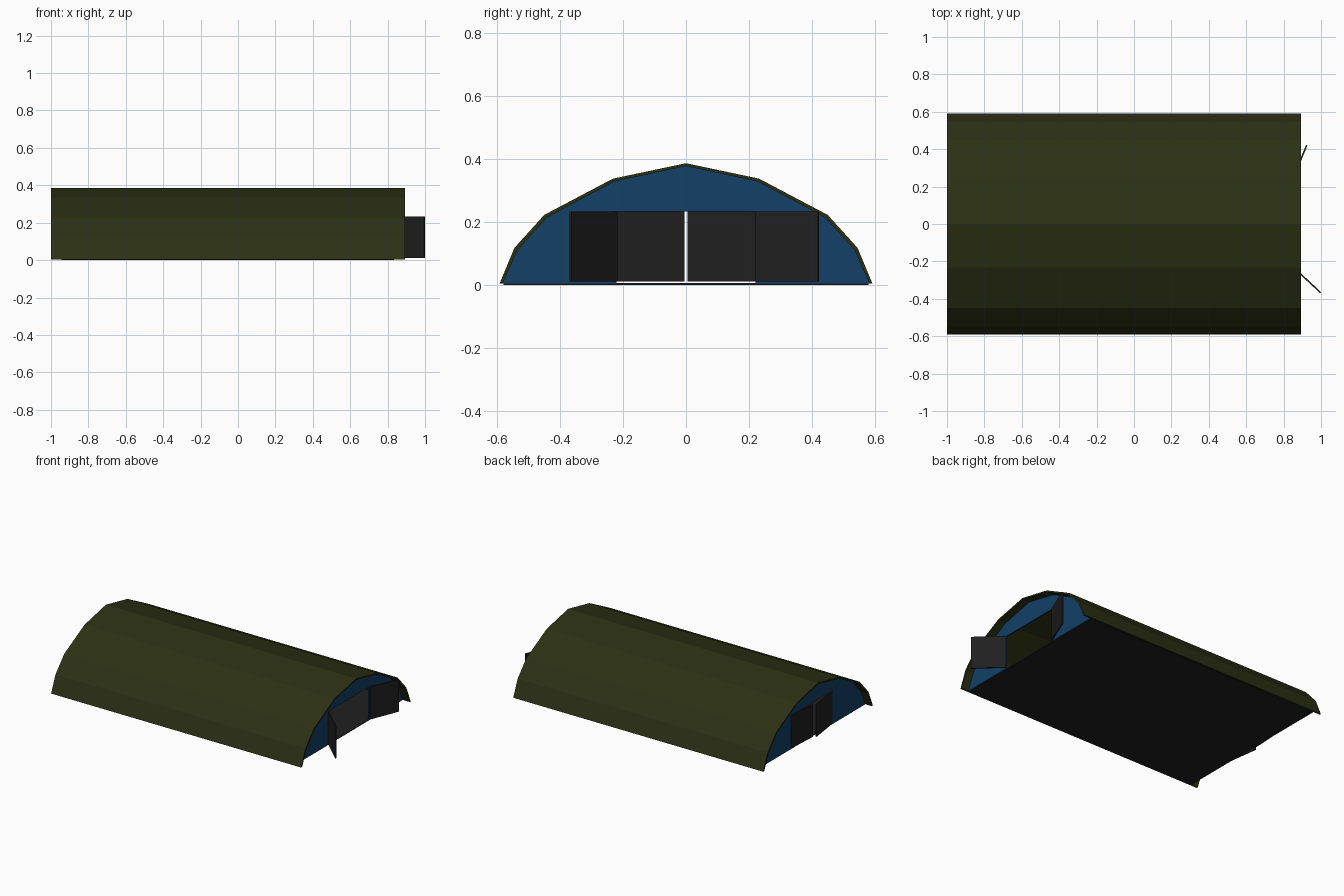
import bpy, bmesh, math
from mathutils import Matrix

if "Cube" in bpy.data.objects:
    bpy.data.objects.remove(bpy.data.objects["Cube"])


def material(name, rgb):
    m = bpy.data.materials.new(name)
    m.diffuse_color = (*rgb, 1)
    m.use_nodes = True
    m.node_tree.nodes["Principled BSDF"].inputs["Base Color"].default_value = m.diffuse_color
    return m


GREEN = material("olive_green", (0.025, 0.030, 0.007))
BLUE = material("blue", (0.006, 0.050, 0.135))
BLACK = material("black", (0.014, 0.014, 0.014))

# Half of the arch, from the ground to the ridge
HALF = [(0.592, 0.004), (0.545, 0.117), (0.45, 0.222), (0.232, 0.337)]
T = 0.009


def arch(inset=0.0):
    s = 1 - inset / 0.55
    half = [(y * s, z if i == 0 else z - inset) for i, (y, z) in enumerate(HALF)]
    return half + [(0, 0.386 - inset)] + [(-y, z) for y, z in reversed(half)]


def extrude_x(name, profile, x0, x1, mat):
    """Solid prism: a closed y-z outline swept along x."""
    bm = bmesh.new()
    face = bm.faces.new([bm.verts.new((x0, y, z)) for y, z in profile])
    new = bmesh.ops.extrude_face_region(bm, geom=[face])["geom"]
    bmesh.ops.translate(bm, vec=(x1 - x0, 0, 0),
                        verts=[v for v in new if isinstance(v, bmesh.types.BMVert)])
    bmesh.ops.recalc_face_normals(bm, faces=bm.faces)
    return finish(name, bm, mat)


def finish(name, bm, mat):
    me = bpy.data.meshes.new(name)
    bm.to_mesh(me)
    bm.free()
    me.materials.append(mat)
    ob = bpy.data.objects.new(name, me)
    bpy.context.collection.objects.link(ob)
    return ob


# Arched roof shell
extrude_x("roof", arch() + arch(T)[::-1], -1.0, 0.893, GREEN)

# Recessed end walls, each with a doorway cut out of the outline
DOOR_W, DOOR_TOP = 0.22, 0.232
doorway = [(-DOOR_W, 0.004), (-DOOR_W, DOOR_TOP), (DOOR_W, DOOR_TOP), (DOOR_W, 0.004)]
for name, x in (("front_wall", 0.835), ("back_wall", -0.945)):
    extrude_x(name, arch(T * 0.8) + doorway, x - 0.004, x + 0.004, BLUE)

# Floor slab
extrude_x("floor", [(-0.58, 0), (0.58, 0), (0.58, 0.005), (-0.58, 0.005)],
          -0.945, 0.835, BLACK)


# Door leaves, hinged at the doorway edges; angle is the heading of the free edge
def door(name, x, y, angle):
    bm = bmesh.new()
    bmesh.ops.create_cube(bm, size=1)
    bmesh.ops.scale(bm, vec=(0.216, 0.008, 0.222), verts=bm.verts)
    bmesh.ops.translate(bm, vec=(0.108, 0, 0.121), verts=bm.verts)
    bmesh.ops.transform(bm, verts=bm.verts, matrix=Matrix.Translation((x, y, 0))
                        @ Matrix.Rotation(math.radians(angle), 4, "Z"))
    finish(name, bm, BLACK)


door("front_door_left", 0.84, -0.22, -43)
door("front_door_right", 0.842, 0.22, 68)
door("back_door_left", -0.95, -0.22, 98)
door("back_door_right", -0.95, 0.22, -93)
